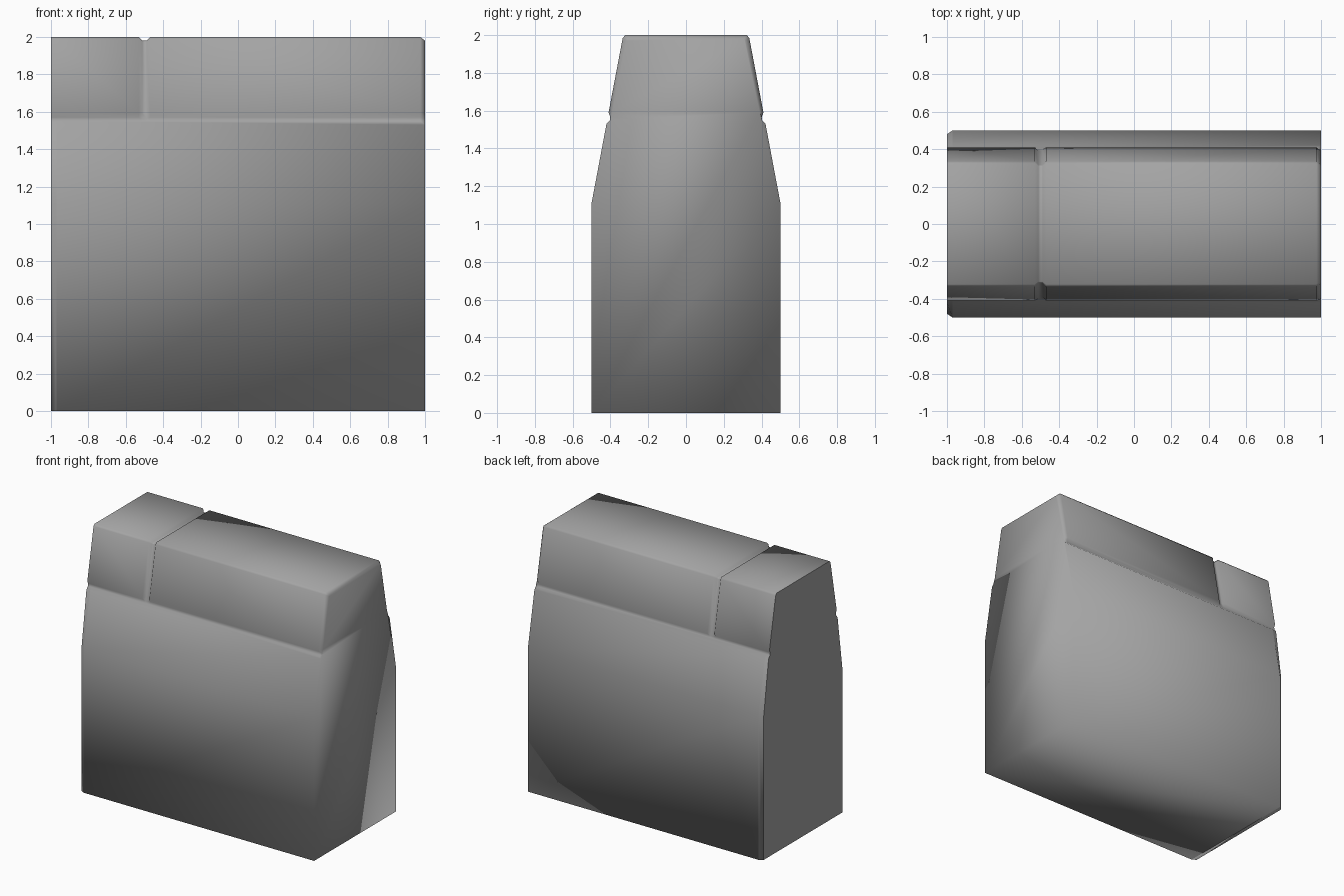
import bpy, bmesh

if "Cube" in bpy.data.objects:
    bpy.data.objects.remove(bpy.data.objects["Cube"])


def section(x, lid_inset=0.0, side_inset=0.0):
    """Full cross-section ring at x: straight walls, taper, seam groove, lid."""
    d = lid_inset
    half = [
        (0.5 - side_inset, 0.0),
        (0.5 - side_inset, 1.11),
        (0.421, 1.53),
        (0.403, 1.55),
        (0.400, 1.57 - d * 0.3),
        (0.410 - d, 1.59),
        (0.335 - d, 1.985 - d * 0.7),
        (0.322 - d * 0.7, 2.0 - d),
    ]
    return [(x, y, z) for y, z in half] + [(x, -y, z) for y, z in reversed(half)]


# Stations along the length: chamfered left edges, split in the lid, bevelled right end
rings = [
    section(-1.0, side_inset=0.02),
    section(-0.97),
    section(-0.53),
    section(-0.512, lid_inset=0.02),
    section(-0.488, lid_inset=0.02),
    section(-0.47),
    section(0.975),
    section(1.0, lid_inset=0.02),
]

# Loft the rings into one closed case
bm = bmesh.new()
loops = [[bm.verts.new(p) for p in ring] for ring in rings]
for a, b in zip(loops, loops[1:]):
    n = len(a)
    for i in range(n):
        j = (i + 1) % n
        bm.faces.new((a[i], a[j], b[j], b[i]))
bm.faces.new(loops[0])
bm.faces.new(loops[-1])
bmesh.ops.recalc_face_normals(bm, faces=bm.faces)

# Smooth everywhere except around the left end and its chamfers
for f in bm.faces:
    f.smooth = True
for ring in loops[:2]:
    for i in range(len(ring)):
        bm.edges.get((ring[i], ring[i - 1])).smooth = False

# Merge the flat walls and bottom below the lid into single long faces
walls = [bm.edges.get((ring[i], ring[i - 1]))
         for ring in loops[2:-1] for i in (0, 1, 2, 3, 13, 14, 15)]
bmesh.ops.dissolve_edges(bm, edges=walls, use_verts=True)

mesh = bpy.data.meshes.new("tapered_case")
bm.to_mesh(mesh)
bm.free()
case = bpy.data.objects.new("tapered_case", mesh)
bpy.context.collection.objects.link(case)

# Dark grey finish
grey = bpy.data.materials.new("dark_grey")
grey.diffuse_color = (0.37, 0.37, 0.37, 1)
grey.use_nodes = True
grey.node_tree.nodes["Principled BSDF"].inputs["Base Color"].default_value = grey.diffuse_color
mesh.materials.append(grey)
